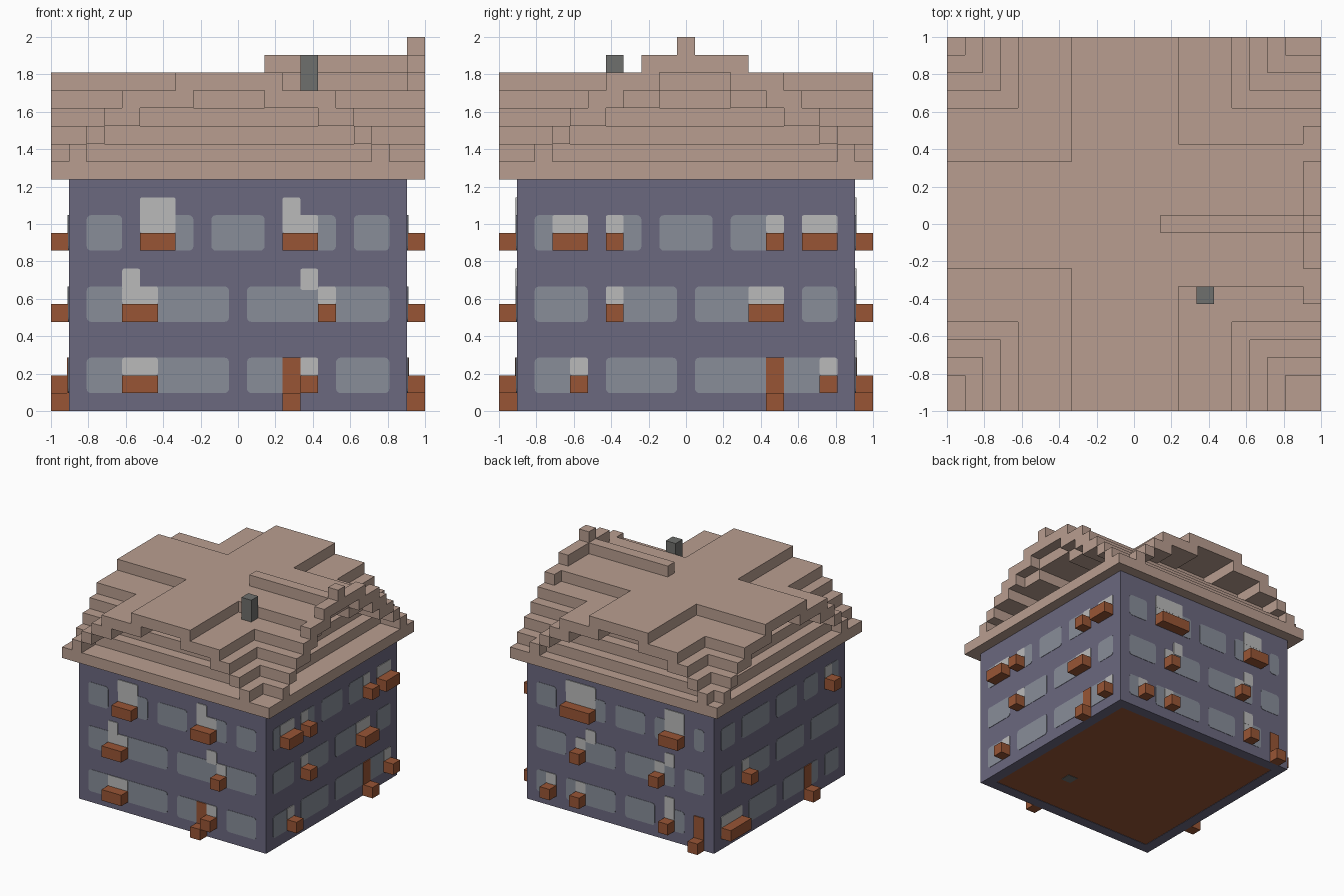
import bpy, bmesh, math
from mathutils import Matrix, Vector

cube = bpy.data.objects.get("Cube")
if cube:
    bpy.data.objects.remove(cube, do_unlink=True)

CELLS = 21                # building blocks along each side
UNIT = 2 / CELLS
EAVE = 13                 # block height of the walls
FULL = (0, CELLS)


def make_material(name, hex_code):
    def linear(c):
        c /= 255
        return ((c + 0.055) / 1.055) ** 2.4
    colour = [linear(c) for c in bytes.fromhex(hex_code)] + [1]
    mat = bpy.data.materials.new(name)
    mat.use_nodes = True
    mat.diffuse_color = colour
    shader = next(n for n in mat.node_tree.nodes if n.type == 'BSDF_PRINCIPLED')
    shader.inputs["Base Color"].default_value = colour
    return mat


roof_clay = make_material("roof_clay", "b99e90")
wall_slate = make_material("wall_slate", "6b687f")
glass_grey = make_material("glass_grey", "888d99")
leaf_white = make_material("leaf_white", "bababa")
wood_rust = make_material("wood_rust", "985535")
stone_grey = make_material("stone_grey", "6f706d")


def grid(i):
    return i * UNIT - 1


def quarter_turn(side):
    return Matrix.Rotation(side * math.pi / 2, 4, 'Z')


def add_cells(bm, x, y, z, turn=Matrix()):
    """Box covering ranges of blocks, optionally turned to another side."""
    low = Vector((grid(x[0]), grid(y[0]), z[0] * UNIT))
    high = Vector((grid(x[1]), grid(y[1]), z[1] * UNIT))
    place = Matrix.Translation((low + high) / 2) @ Matrix.Diagonal((*(high - low), 1))
    bmesh.ops.create_cube(bm, size=1, matrix=turn @ place)


def add_plate(bm, span, z, depth, turn, radius):
    """Thin plate with rounded corners lying on a wall."""
    half_w = (span[1] - span[0]) * UNIT / 2 - radius
    half_h = (z[1] - z[0]) * UNIT / 2 - radius
    mid = Vector((sum(span) * UNIT / 2 - 1, grid(1), sum(z) * UNIT / 2))
    ring = []
    for corner in range(4):
        middle = math.pi / 2 * (corner + 0.5)
        for step in range(4):
            a = math.pi / 2 * (corner + step / 3)
            ring.append(mid + Vector((
                math.copysign(half_w, math.cos(middle)) + radius * math.cos(a), 0,
                math.copysign(half_h, math.sin(middle)) + radius * math.sin(a))))
    back = [bm.verts.new(turn @ p) for p in ring]
    front = [bm.verts.new(turn @ (p - Vector((0, depth, 0)))) for p in ring]
    bm.faces.new(front)
    for i in range(len(ring)):
        bm.faces.new((front[i - 1], front[i], back[i], back[i - 1]))


def add_vault(bm, steps, centre, length, along_x):
    """Hollow stepped vault; each step gives outer and inner half-widths."""
    for level, (outer, inner) in enumerate(steps, EAVE + 1):
        sides = [(-outer, -inner), (inner, outer)] if inner else [(-outer, outer)]
        for low, high in sides:
            width = (centre + low, centre + high)
            x, y = (length, width) if along_x else (width, length)
            add_cells(bm, x, y, (level, level + 1))


def finish(bm, name, mat):
    bmesh.ops.recalc_face_normals(bm, faces=bm.faces)
    mesh = bpy.data.meshes.new(name)
    bm.to_mesh(mesh)
    bm.free()
    mesh.materials.append(mat)
    obj = bpy.data.objects.new(name, mesh)
    bpy.context.collection.objects.link(obj)


# Walls: a one-block ring with a wooden floor inside
bm = bmesh.new()
for side in range(4):
    add_cells(bm, (1, 20), (1, 2), (0, EAVE), quarter_turn(side))
finish(bm, "walls", wall_slate)
bm = bmesh.new()
add_cells(bm, (2, 19), (2, 19), (0.03, 1))
finish(bm, "floor", wood_rust)

# Chimney shaft runs from the floor through the roof
bm = bmesh.new()
add_cells(bm, (14, 15), (6, 7), (0, 20))
finish(bm, "chimney", stone_grey)

# Roof: eave slab and two crossing hollow stepped vaults
bm = bmesh.new()
add_cells(bm, FULL, FULL, (EAVE, EAVE + 1))
lower_steps = [(9, 8), (8, 7), (7, 5)]
vault = lower_steps + [(6, 2), (3, 0)]
add_vault(bm, vault, 10, FULL, False)
add_vault(bm, vault, 11, (0, 20), True)
finish(bm, "roof", roof_clay)

# Raised gable end with a ridge
bm = bmesh.new()
add_vault(bm, lower_steps + [(6, 4), (5, 2), (3, 0)], 11, (20, 21), True)
add_cells(bm, (13, 20), (7, 15), (18, 19))
add_cells(bm, (12, 20), (10, 11), (19, 20))
add_cells(bm, (20, 21), (10, 11), (20, 21))
finish(bm, "gable_ridge", roof_clay)

# Facade plans, one row per storey from the ground up, one letter per block:
# w window, p planter with plant, t planter with tall plant, l leaning top, D door
facades = {
    "front": ("wwppwwww.wwDp.www", "wwtpwwww.wwwlpwww", "ww.ttw.www.tpw.ww"),
    "left": ("wwp.wwww.wwwwDwwp", "www.pwww.wwwpp.ww", "wpp.pw.www.wwp.pp"),
    "back": ("wp.wpwww.www.tw.D", "www.plww.wwwpl.ww", "ww.tttw.www.wtt.w"),
    "right": ("ppp.wwww.wwwDw.ww", "ww.pwww.wwww.wwww", "ww.wwww.www.ww.pw"),
}


def runs(row, letters):
    """Block spans of neighbouring cells whose letter is one of those given."""
    start = None
    for i, letter in enumerate(row + " ", 2):
        if letter in letters:
            start = i if start is None else start
        elif start is not None:
            yield start, i
            start = None


for side, (name, rows) in enumerate(facades.items()):
    turn = quarter_turn(side)
    glass, plants, planters, door = (bmesh.new() for _ in range(4))
    for storey, row in enumerate(rows):
        sill = 4 * storey + 1
        top = sill + 2
        for span in runs(row, "wptlD"):
            add_plate(glass, span, (sill, top), 0.003, turn, 0.025)
        for span in runs(row, "pt"):
            add_cells(planters, span, (0, 1), (sill, sill + 1), turn)
            add_plate(plants, span, (sill + 1, top), 0.006, turn, 0.012)
        for span in runs(row, "tl"):
            add_plate(plants, span, (top - 0.2, top + 1), 0.007, turn, 0.012)
        # Door panel with a doorstep block
        for span in runs(row, "D"):
            add_plate(door, span, (0, top), 0.009, turn, 0.001)
            add_cells(door, span, (0, 1), (0, 1), turn)
    finish(glass, name + "_windows", glass_grey)
    finish(plants, name + "_plants", leaf_white)
    finish(planters, name + "_planters", wood_rust)
    finish(door, name + "_door", wood_rust)
